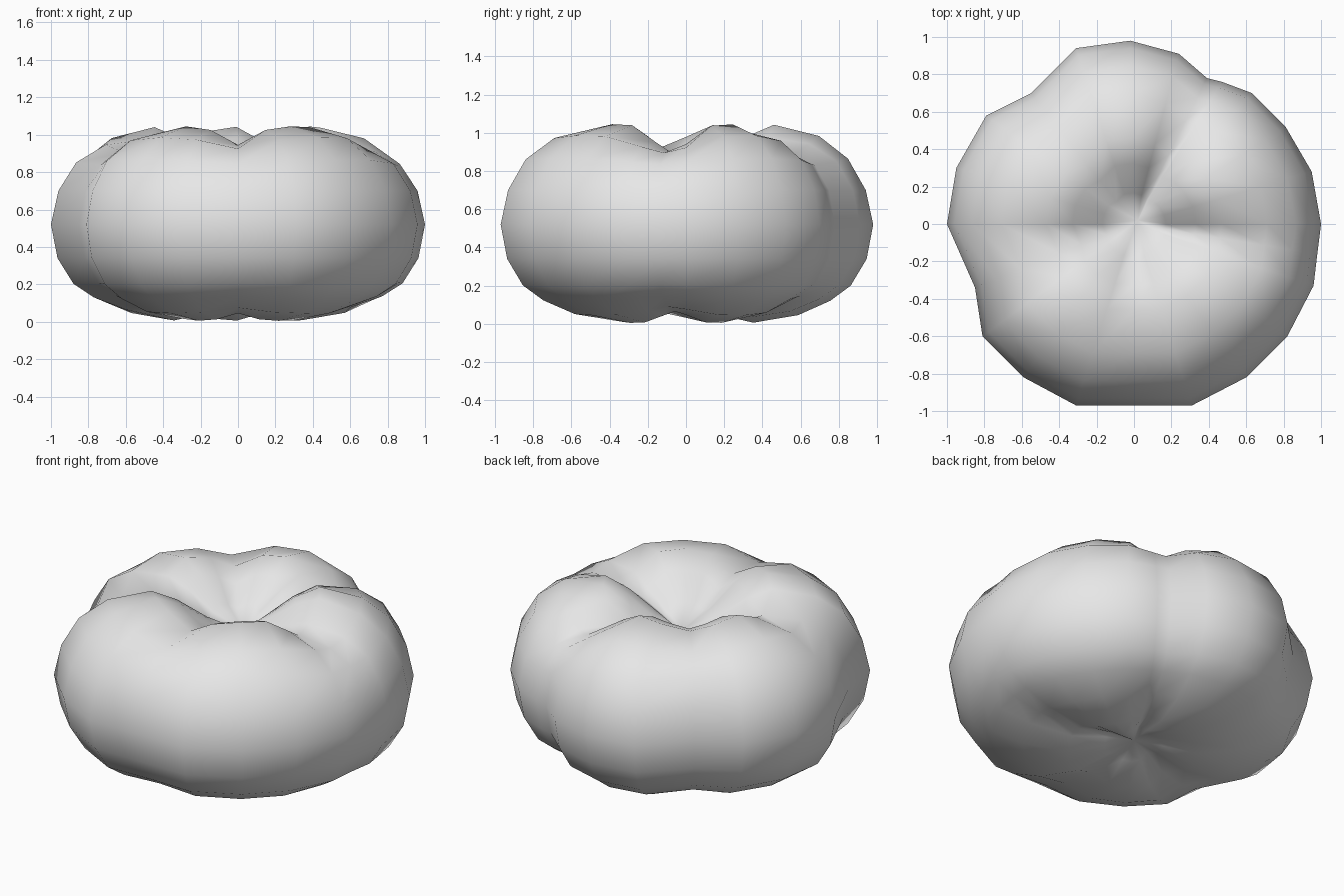
import bpy, bmesh, math

cube = bpy.data.objects.get("Cube")
if cube:
    bpy.data.objects.remove(cube, do_unlink=True)

# Plan outline of the lobed fruit at its widest height
OUTLINE = [(1, 0), (.95, .28), (.81, .52), (.63, .70), (.47, .76), (.39, .78),
           (.24, .91), (-.02, .98), (-.31, .94), (-.55, .70), (-.79, .58),
           (-.95, .30), (-1, 0), (-.85, -.34), (-.81, -.60), (-.59, -.82),
           (-.31, -.97), (0, -.97), (.31, -.97), (.60, -.82), (.82, -.60),
           (.96, -.33), (.98, -.16)]

# Side profile from bottom to top: outline scale, height, crease strength
PROFILE = [(.16, .05, .3), (.36, .005, .4), (.60, .045, .3), (.77, .12, .15),
           (.88, .20, .05), (.965, .34, 0), (1, .52, 0), (.96, .70, 0),
           (.865, .865, -.2), (.71, .985, -.6), (.47, 1.045, -1),
           (.33, .985, -.8), (.17, .87, -.4)]

# Creases between lobes: direction in degrees, depth, angular width
CREASES = [(63, .17, 13), (128, .08, 18), (195, .16, 16), (270, .10, 14), (351, .15, 15)]


def crease(angle):
    total = 0
    for direction, depth, width in CREASES:
        gap = (angle - direction + 180) % 360 - 180
        total += depth * math.exp(-(gap / width) ** 2)
    return total


# Lobed body built as stacked rings
bm = bmesh.new()
rings = []
for scale, height, strength in PROFILE:
    ring = []
    for x, y in OUTLINE:
        drop = crease(math.degrees(math.atan2(y, x)))
        ring.append(bm.verts.new((x * scale, y * scale, height + strength * drop)))
    rings.append(ring)

count = len(OUTLINE)
for low, high in zip(rings, rings[1:]):
    for i in range(count):
        j = (i + 1) % count
        bm.faces.new((low[i], low[j], high[j], high[i]))

# Dimples closing the bottom and the top
bottom = bm.verts.new((0, 0, .09))
top = bm.verts.new((.02, .02, .77))
for i in range(count):
    j = (i + 1) % count
    bm.faces.new((bottom, rings[0][j], rings[0][i]))
    bm.faces.new((top, rings[-1][i], rings[-1][j]))
for face in bm.faces:
    face.smooth = True
bmesh.ops.recalc_face_normals(bm, faces=bm.faces[:])

mesh = bpy.data.meshes.new("lobed_body")
bm.to_mesh(mesh)
bm.free()
body = bpy.data.objects.new("lobed_body", mesh)
bpy.context.collection.objects.link(body)

# Plain light grey
grey = bpy.data.materials.new("light_grey")
grey.use_nodes = True
colour = (.8, .8, .8, 1)
grey.diffuse_color = colour
for node in grey.node_tree.nodes:
    if node.type == 'BSDF_PRINCIPLED':
        node.inputs["Base Color"].default_value = colour
mesh.materials.append(grey)
